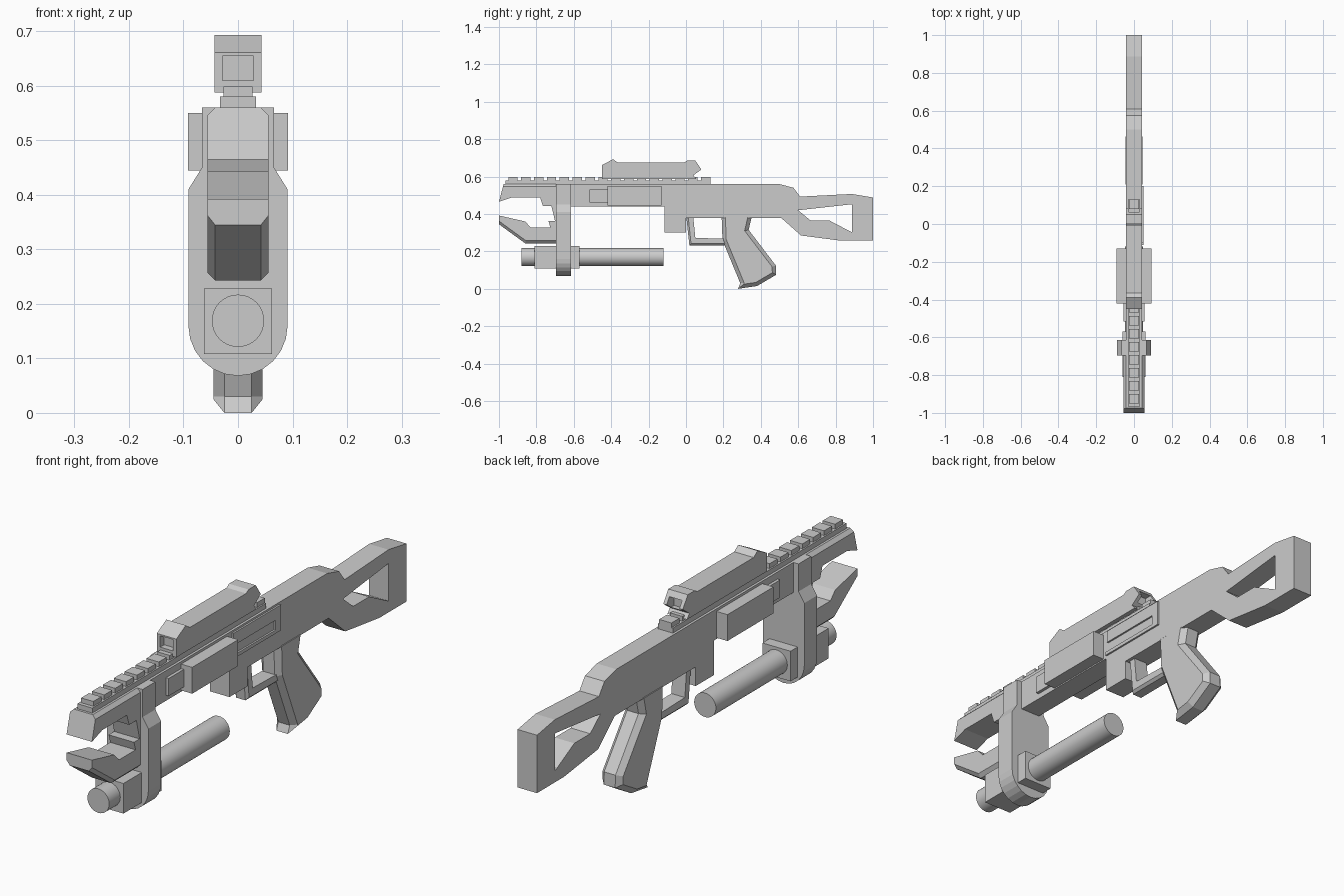
import bpy, bmesh, math
from mathutils import Vector

if "Cube" in bpy.data.objects:
    bpy.data.objects.remove(bpy.data.objects["Cube"])


def prism(name, pts, a, b, axis='X', chamfer=0, edges=None):
    """Extrude a profile from a to b. axis X: pts are (y, z); axis Y: pts are (x, z).
    edges = profile segments whose rims get chamfered (None = all)."""
    def place(p, d):
        return (d, p[0], p[1]) if axis == 'X' else (p[0], d, p[1])
    bm = bmesh.new()
    n = len(pts)
    lo = [bm.verts.new(place(p, a)) for p in pts]
    hi = [bm.verts.new(place(p, b)) for p in pts]
    bm.faces.new(lo)
    bm.faces.new(hi)
    for i in range(n):
        j = (i + 1) % n
        bm.faces.new((lo[i], lo[j], hi[j], hi[i]))
    bmesh.ops.recalc_face_normals(bm, faces=bm.faces)
    if chamfer:
        rim = [bm.edges.get((ring[i], ring[(i + 1) % n]))
               for ring in (lo, hi) for i in (range(n) if edges is None else edges)]
        bmesh.ops.bevel(bm, geom=rim, offset=chamfer, offset_type='OFFSET',
                        segments=1, profile=0.5, affect='EDGES')
    me = bpy.data.meshes.new(name)
    bm.to_mesh(me)
    bm.free()
    ob = bpy.data.objects.new(name, me)
    bpy.context.collection.objects.link(ob)
    return ob


def box(name, x, y, z):
    return prism(name, [(y[0], z[0]), (y[1], z[0]), (y[1], z[1]), (y[0], z[1])], x[0], x[1])


def cut(target, cutter):
    cutter.hide_render = True
    cutter.display_type = 'WIRE'
    mod = target.modifiers.new("cut", 'BOOLEAN')
    mod.operation = 'DIFFERENCE'
    mod.solver = 'EXACT'
    mod.object = cutter


W = 0.043

# Receiver and skeleton stock in one profile
body = prism("receiver_and_stock", [
    (-0.66, 0.44), (-0.115, 0.44), (-0.115, 0.302), (0.0, 0.302), (0.0, 0.378),
    (0.51, 0.378), (0.615, 0.285), (0.83, 0.257), (1.0, 0.257), (1.0, 0.488),
    (0.887, 0.507), (0.61, 0.493), (0.575, 0.54), (0.50, 0.56), (-0.66, 0.56)], -W, W)
cut(body, prism("stock_hole_cutter", [
    (0.60, 0.42), (0.665, 0.366), (0.765, 0.366), (0.887, 0.302), (0.887, 0.452)], -0.1, 0.1))

# Open-jawed muzzle shroud with chamfered top and bottom
prism("muzzle_jaws", [
    (-0.64, 0.56), (-0.975, 0.56), (-1.0, 0.465), (-0.935, 0.487), (-0.78, 0.487),
    (-0.765, 0.443), (-0.72, 0.443), (-0.70, 0.362), (-0.735, 0.362), (-0.725, 0.328),
    (-0.83, 0.328), (-0.86, 0.36), (-1.0, 0.392), (-1.0, 0.345), (-0.86, 0.243),
    (-0.64, 0.243)], -0.056, 0.056, chamfer=0.014, edges=[0, 13, 14])

# Front bracket: narrow neck, wide round bottom
half = [(0.066, 0.56), (0.066, 0.45), (0.091, 0.41)]
half += [(0.091 * math.cos(t), 0.16 - 0.092 * math.sin(t))
         for t in (math.pi / 2 * i / 6 for i in range(6))]
prism("front_bracket", half + [(0, 0.068)] + [(-x, z) for x, z in reversed(half)],
      -0.695, -0.615, axis='Y')

# Underslung tube and its clamp
bpy.ops.mesh.primitive_cylinder_add(vertices=32, radius=0.048, depth=0.76,
                                    location=(0, -0.5, 0.169), rotation=(math.pi / 2, 0, 0))
bpy.context.object.name = "under_tube"
bpy.ops.object.shade_smooth_by_angle(angle=math.radians(30))
box("tube_clamp", (-0.062, 0.062), (-0.81, -0.57), (0.108, 0.228))

# Side housings with wedge-shaped fairings
box("side_housing", (-0.092, 0.092), (-0.42, -0.13), (0.445, 0.55))
for s, side in ((1, "right"), (-1, "left")):
    box(side + "_fairing", (0, s * 0.055), (-0.515, -0.41), (0.462, 0.532))

# Ejection panel on the right side
box("ejection_cover", (0.03, 0.05), (-0.10, 0.20), (0.503, 0.552))
box("ejection_back_edge", (0.03, 0.05), (0.165, 0.20), (0.455, 0.505))
box("ejection_lower_edge", (0.03, 0.05), (-0.11, 0.20), (0.45, 0.464))

# Top rail with teeth
box("rail_base", (-0.033, 0.033), (-0.965, 0.13), (0.555, 0.58))
for i in range(16):
    y = -0.95 + i * 0.0687
    box(f"rail_tooth_{i + 1}", (-0.027, 0.027), (y, y + 0.05), (0.575, 0.599))

# Optical sight with recessed windows
sight = prism("sight", [
    (-0.45, 0.588), (-0.45, 0.661), (-0.39, 0.693), (-0.365, 0.675), (-0.01, 0.675),
    (0.005, 0.685), (0.05, 0.685), (0.082, 0.638), (0.04, 0.607), (0.055, 0.588)], -W, W)
cut(sight, box("front_window_cutter", (-0.028, 0.028), (-0.6, -0.425), (0.61, 0.655)))
cut(sight, box("rear_window_cutter", (-0.028, 0.028), (0.035, 0.2), (0.618, 0.664)))

# Pistol grip, chamfered all round
prism("grip", [
    (0.19, 0.40), (0.195, 0.26), (0.29, 0.03), (0.278, 0.0), (0.38, 0.015), (0.482, 0.075),
    (0.48, 0.125), (0.335, 0.315), (0.355, 0.40)], -0.045, 0.045, chamfer=0.02)

# Trigger guard
prism("trigger_guard", [
    (0.0, 0.40), (0.018, 0.232), (0.21, 0.232), (0.21, 0.268), (0.05, 0.272), (0.037, 0.40)],
    -0.03, 0.03, chamfer=0.01, edges=[0, 1])
